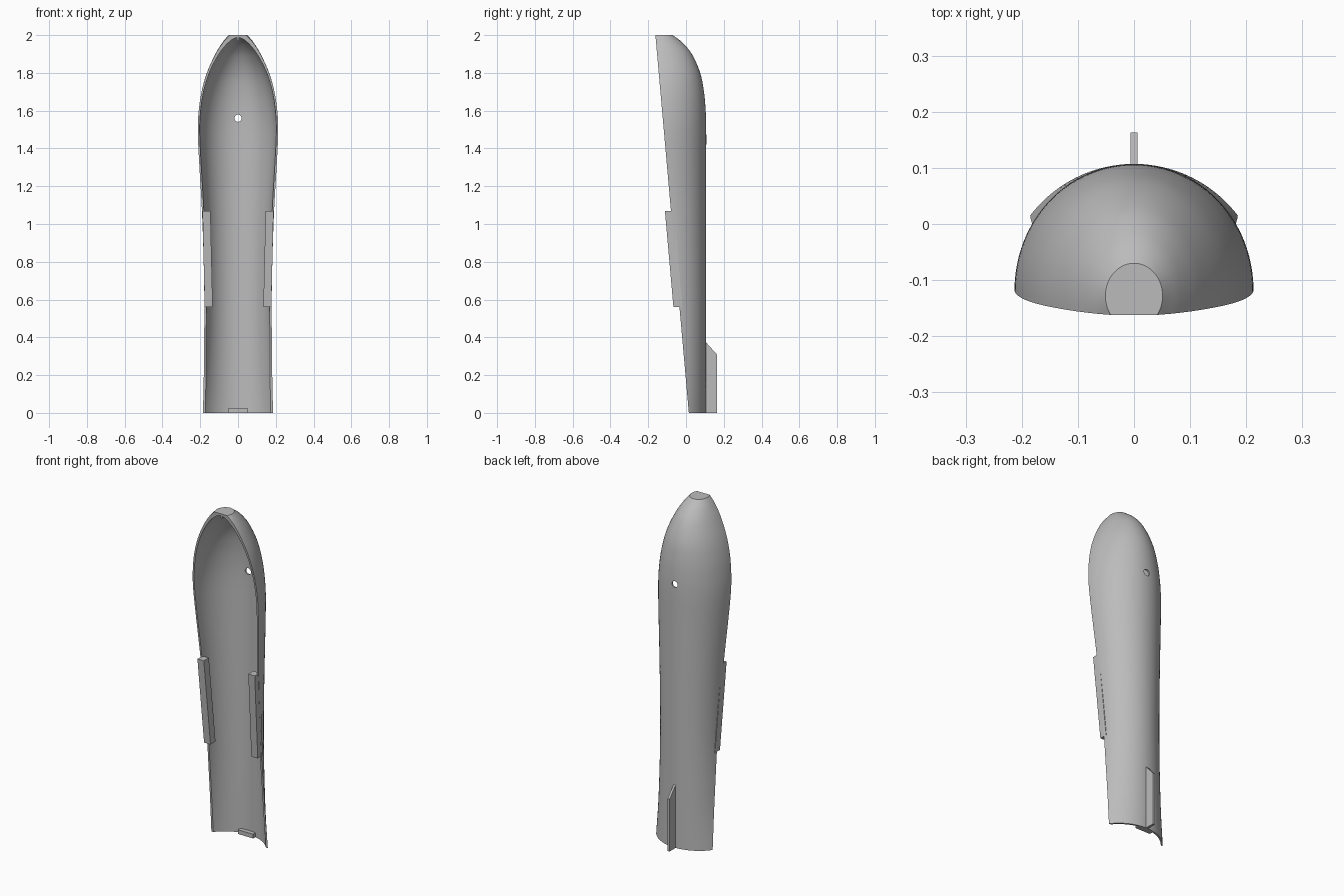
import bpy, bmesh
from math import acos, sin, cos, pi
from mathutils import Matrix

if "Cube" in bpy.data.objects:
    bpy.data.objects.remove(bpy.data.objects["Cube"])

grey = bpy.data.materials.new("plain grey")
grey.use_nodes = True
grey.diffuse_color = (0.5, 0.5, 0.5, 1)
grey.node_tree.nodes["Principled BSDF"].inputs["Base Color"].default_value = grey.diffuse_color


def finish(name, bm):
    bmesh.ops.recalc_face_normals(bm, faces=bm.faces)
    mesh = bpy.data.meshes.new(name)
    bm.to_mesh(mesh)
    bm.free()
    obj = bpy.data.objects.new(name, mesh)
    bpy.context.collection.objects.link(obj)
    mesh.materials.append(grey)
    return obj


def loft(name, bottom, top):
    """Solid between two polygons with the same number of corners."""
    bm = bmesh.new()
    low, high = [[bm.verts.new(p) for p in ring] for ring in (bottom, top)]
    bm.faces.new(low)
    bm.faces.new(high)
    for i in range(len(low)):
        j = (i + 1) % len(low)
        bm.faces.new((low[i], low[j], high[j], high[i]))
    return finish(name, bm)


def rect(x0, x1, y0, y1, z):
    return [(x0, y0, z), (x1, y0, z), (x1, y1, z), (x0, y1, z)]


def rim_y(z):
    """Slanted plane that cuts the open front."""
    return 0.015 - 0.0885 * z


# Shell stations: height, back y, half width, section centre y
STATIONS = [
    (0, .107, .232, -.125), (.15, .107, .21, -.103), (.3, .107, .196, -.089),
    (.56, .107, .183, -.077), (.8, .107, .183, -.077), (1.07, .107, .191, -.084),
    (1.35, .107, .207, -.105), (1.5, .107, .213, -.118), (1.6, .104, .208, -.124),
    (1.7, .095, .193, -.127), (1.8, .075, .165, -.128), (1.9, .031, .12, -.128),
    (1.96, -.018, .083, -.128), (2, -.07, .051, -.128)]


def smooth_stations(steps):
    def slope(i, k):
        a, b = STATIONS[max(i - 1, 0)], STATIONS[min(i + 1, len(STATIONS) - 1)]
        return (b[k] - a[k]) / (b[0] - a[0])
    out = []
    for i in range(len(STATIONS) - 1):
        p, q = STATIONS[i], STATIONS[i + 1]
        h = q[0] - p[0]
        for s in range(steps):
            t = s / steps
            row = [p[0] + h * t]
            for k in (1, 2, 3):
                row.append((2*t**3 - 3*t**2 + 1) * p[k] + (t**3 - 2*t**2 + t) * h * slope(i, k)
                           + (3*t**2 - 2*t**3) * q[k] + (t**3 - t**2) * h * slope(i + 1, k))
            out.append(row)
    return out + [list(STATIONS[-1])]


def section(z, back, half, centre, inner):
    """Elliptical arc from rim to rim, around the back."""
    depth = back - centre
    if inner:
        wall = 0.01 + 0.015 * (z / 2) ** 30
        half, depth = half - wall, depth - wall
        z -= 0.012 * (z / 2) ** 10
    end = acos(max(-1, min(1, (rim_y(z) - centre) / depth)))
    n = 48
    return [(half * sin(end * (2 * i / n - 1)), centre + depth * cos(end * (2 * i / n - 1)), z)
            for i in range(n + 1)]


# Hollow shell with a thin wall
bm = bmesh.new()
rows = smooth_stations(5)
outer, inner = [[[bm.verts.new(p) for p in section(*r, side)] for r in rows] for side in (False, True)]


def bridge(a, b):
    for i in range(len(a) - 1):
        bm.faces.new((a[i], a[i + 1], b[i + 1], b[i]))


for skin in (outer, inner):
    for a, b in zip(skin, skin[1:]):
        bridge(a, b)
    bm.faces.new(skin[-1])
bridge(outer[0], inner[0])
for end in (0, -1):
    bridge([r[end] for r in outer], [r[end] for r in inner])
bm.faces.new((outer[-1][0], outer[-1][-1], inner[-1][-1], inner[-1][0]))
shell = finish("shell", bm)

# Round hole through the back
bm = bmesh.new()
bmesh.ops.create_cone(bm, cap_ends=True, segments=24, radius1=0.019, radius2=0.019, depth=0.2,
                      matrix=Matrix.Translation((0, 0.1, 1.56)) @ Matrix.Rotation(pi / 2, 4, "X"))
cutter = finish("hole_cutter", bm)
cutter.hide_render = True
cut = shell.modifiers.new("hole", "BOOLEAN")
cut.operation, cut.solver, cut.object = "DIFFERENCE", "EXACT", cutter
bpy.context.view_layer.objects.active = shell
shell.select_set(True)
bpy.ops.object.modifier_apply(modifier="hole")
bpy.data.objects.remove(cutter)
bpy.ops.object.shade_smooth_by_angle(angle=pi / 6)

# Slanted side rails on the rim
for side, name in ((1, "left_rail"), (-1, "right_rail")):
    ends = [rect(side * (x - 0.042), side * x, rim_y(z) - 0.032, rim_y(z) + 0.015, z)
            for z, x in ((0.56, 0.176), (1.07, 0.188))]
    loft(name, *ends)

# Tail fin with a sloped top
fin = [(0.1, 0), (0.163, 0), (0.163, 0.31), (0.1, 0.38)]
loft("tail_fin", *[[(x, y, z) for y, z in fin] for x in (-0.0065, 0.0065)])

# Tab inside the foot and small peg under the tip
loft("foot_tab", *[rect(-0.05, 0.05, 0.07, 0.1, z) for z in (0, 0.025)])
loft("tip_peg", *[rect(-0.005, 0.005, -0.155, -0.145, z) for z in (1.97, 1.992)])
